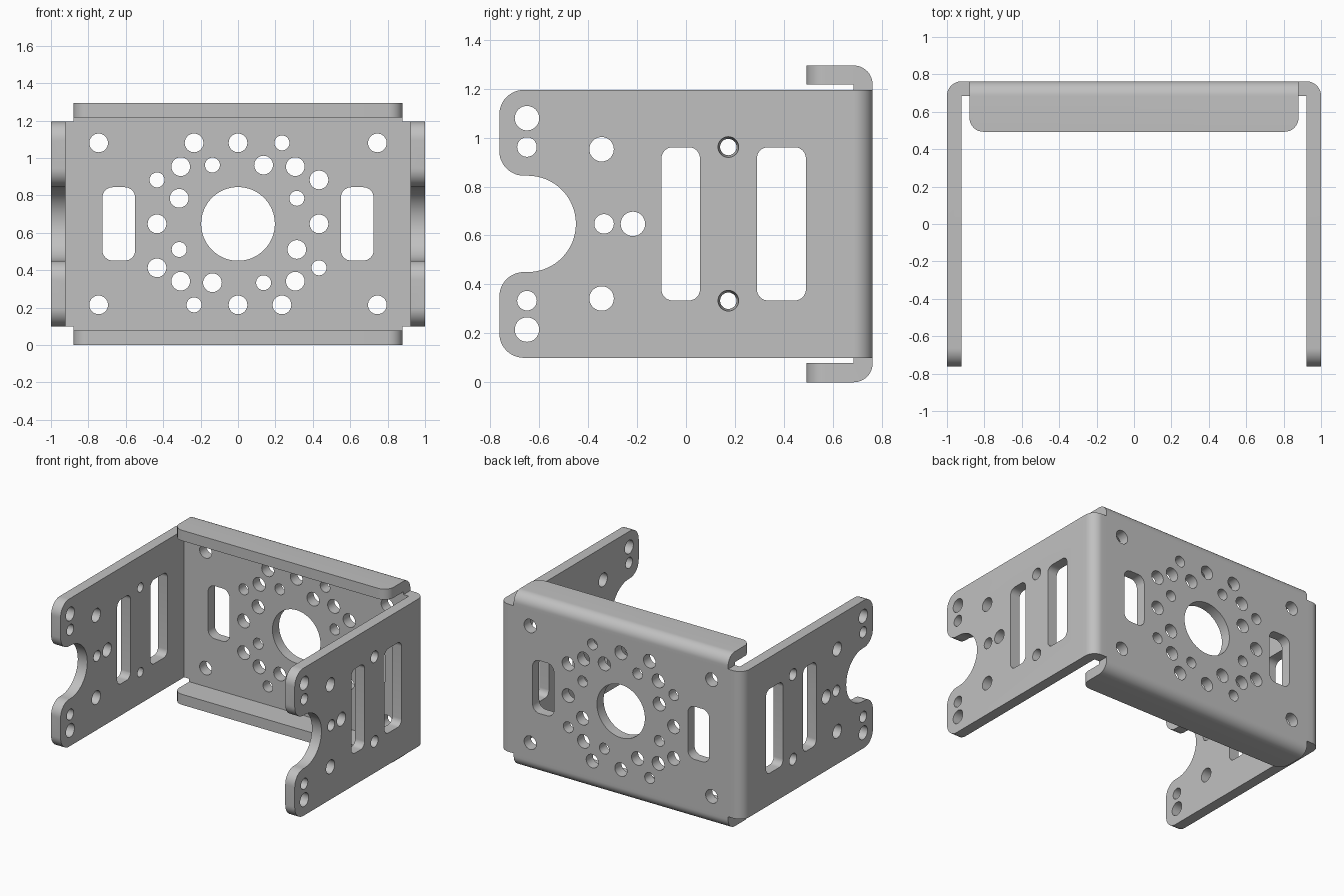
import bpy, bmesh
from math import cos, sin, radians, atan2, hypot, degrees

if "Cube" in bpy.data.objects:
    bpy.data.objects.remove(bpy.data.objects["Cube"], do_unlink=True)

T = 0.078          # sheet thickness, also the outer bend radius
Y = 0.763          # half depth
H = 1.295          # overall height
C = H / 2          # height of the hole pattern centre
LIP = 0.493        # front edge of the top and bottom flanges
FLANGE = 0.88      # half width of the flanges
BIG, SMALL = 0.05, 0.04


def arc(cx, cy, r, a0, a1, n=12):
    angles = [radians(a0 + (a1 - a0) * i / n) for i in range(n + 1)]
    return [(cx + r * cos(a), cy + r * sin(a)) for a in angles]


def circle(cx, cy, r, n=32):
    return arc(cx, cy, r, 0, 360, n)[:-1]


def rounded_rect(x0, x1, y0, y1, r):
    return (arc(x1 - r, y1 - r, r, 0, 90, 8) + arc(x0 + r, y1 - r, r, 90, 180, 8)
            + arc(x0 + r, y0 + r, r, 180, 270, 8) + arc(x1 - r, y0 + r, r, 270, 360, 8))


def add_prism(bm, axis, lo, hi, pts, end_pts=None):
    """Sweep an outline along an axis; end_pts gives a tapered far end."""
    def place(p, t):
        return {"x": (t, *p), "y": (p[0], t, p[1]), "z": (*p, t)}[axis]
    a = [bm.verts.new(place(p, lo)) for p in pts]
    b = [bm.verts.new(place(p, hi)) for p in (end_pts or pts)]
    bm.faces.new(a)
    bm.faces.new(b[::-1])
    for i in range(len(a)):
        j = (i + 1) % len(a)
        bm.faces.new((a[j], a[i], b[i], b[j]))


def make_object(name, bm):
    bmesh.ops.recalc_face_normals(bm, faces=bm.faces)
    mesh = bpy.data.meshes.new(name)
    bm.to_mesh(mesh)
    bm.free()
    obj = bpy.data.objects.new(name, mesh)
    bpy.context.collection.objects.link(obj)
    return obj


def boolean(target, tool, operation):
    mod = target.modifiers.new(operation.lower(), "BOOLEAN")
    mod.object, mod.operation, mod.solver = tool, operation, "EXACT"
    bpy.context.view_layer.objects.active = target
    bpy.ops.object.modifier_apply(modifier=mod.name)
    bpy.data.objects.remove(tool, do_unlink=True)


# Bent channel: back panel with two side arms
X, B = 1 - T, Y - T
bm = bmesh.new()
add_prism(bm, "z", -0.1, H + 0.1,
          [(X, -Y), (1, -Y)] + arc(X, B, T, 0, 90) + arc(-X, B, T, 90, 180)
          + [(-1, -Y), (-X, -Y), (-X, B), (X, B)])
bracket = make_object("mounting_bracket", bm)

# Side silhouette: rounded lobes around a round notch
R, low, high, notch = 0.1, 0.1, H - 0.1, 0.197
front = R - Y
bm = bmesh.new()
add_prism(bm, "x", -1.2, 1.2,
          [(1, low)] + arc(front, low + R, R, 270, 180)
          + arc(front, C - notch - R, R, 180, 90)
          + arc(-0.647, C, notch, -90, 90, 32)
          + arc(front, C + notch + R, R, 270, 180)
          + arc(front, high - R, R, 180, 90) + [(1, high)])
boolean(bracket, make_object("side_outline", bm), "INTERSECT")

# Top and bottom flanges with rounded front corners
bm = bmesh.new()
add_prism(bm, "x", -FLANGE, FLANGE,
          [(LIP, H - T), (LIP, H)] + arc(B, H - T, T, 90, 0) + arc(B, T, T, 0, -90)
          + [(LIP, 0), (LIP, T), (B, T), (B, H - T)])
corners = [e for e in bm.edges
           if all(v.co.y < LIP + 0.001 for v in e.verts)
           and abs(e.verts[0].co.x - e.verts[1].co.x) < 0.001]
bmesh.ops.bevel(bm, geom=corners, offset=0.075, segments=8, profile=0.5, affect="EDGES")
boolean(bracket, make_object("flanges", bm), "UNION")

# Back panel openings
bm = bmesh.new()


def back_cut(pts):
    add_prism(bm, "y", B - 0.05, Y + 0.05, pts)


def ring_hole(radius, angle, size):
    a = radians(angle)
    back_cut(circle(radius * cos(a), C + radius * sin(a), size))


back_cut(circle(0, C, notch, 64))
for s in (-1, 1):
    x0, x1 = sorted((s * 0.55, s * 0.725))
    back_cut(rounded_rect(x0, x1, C - 0.196, C + 0.196, 0.055))
    for t in (-1, 1):
        back_cut(circle(s * 0.745, C + t * 0.433, BIG))

outer_r, outer_a = hypot(0.433, 0.235), degrees(atan2(0.235, 0.433))
for k in range(4):
    q = 90 * k
    ring_hole(0.433, q, BIG)
    ring_hole(0.433, q + 45, BIG)
    ring_hole(0.343, q + 23.5, SMALL)
    ring_hole(0.343, q + 66.5, BIG)
    ring_hole(outer_r, q + outer_a, BIG)
    ring_hole(outer_r, q + 90 - outer_a, SMALL)


# Side arm openings, through both arms
def side_cut(pts):
    add_prism(bm, "x", -1.1, 1.1, pts)


side_cut(circle(-0.335, C, SMALL))
side_cut(circle(-0.217, C, BIG))
for y0, y1 in ((-0.1, 0.057), (0.29, 0.49)):
    side_cut(rounded_rect(y0, y1, C - 0.313, C + 0.313, 0.045))
for t in (-1, 1):
    side_cut(circle(-0.65, C + t * 0.432, BIG))
    side_cut(circle(-0.65, C + t * 0.314, SMALL))
    side_cut(circle(-0.345, C + t * 0.305, BIG))
    # Tapered screw holes
    for s in (-1, 1):
        add_prism(bm, "x", s * (X - 0.005), s * 1.005,
                  circle(0.173, C + t * 0.314, 0.033),
                  circle(0.173, C + t * 0.314, 0.043))
boolean(bracket, make_object("hole_cutters", bm), "DIFFERENCE")

# Grey metal finish
metal = bpy.data.materials.new("grey_metal")
metal.use_nodes = True
grey = (0.53, 0.53, 0.53, 1)
metal.diffuse_color = grey
metal.node_tree.nodes["Principled BSDF"].inputs["Base Color"].default_value = grey
bracket.data.materials.clear()
bracket.data.materials.append(metal)

bpy.ops.object.select_all(action="DESELECT")
bracket.select_set(True)
bpy.context.view_layer.objects.active = bracket
bpy.ops.object.shade_smooth_by_angle(angle=radians(30))
